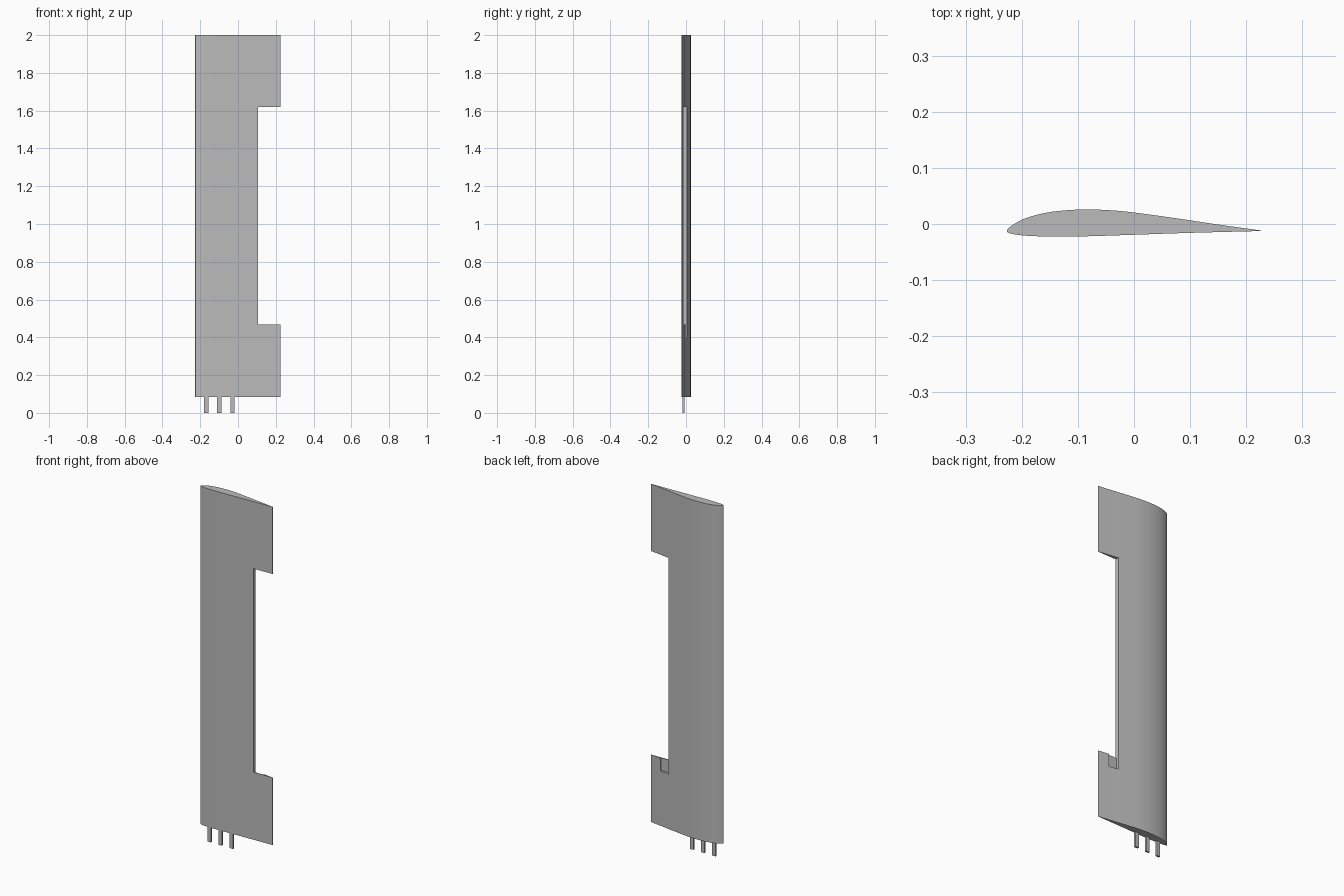
import bpy
import bmesh
from mathutils import Vector

cube = bpy.data.objects.get("Cube")
if cube:
    bpy.data.objects.remove(cube, do_unlink=True)

grey = bpy.data.materials.new("plain grey")
grey.use_nodes = True
GREY = (0.50, 0.50, 0.50, 1)
grey.diffuse_color = GREY
grey.node_tree.nodes["Principled BSDF"].inputs["Base Color"].default_value = GREY


def prism(name, outline, bottom, top):
    """Extrude a flat outline straight up into a closed solid."""
    bm = bmesh.new()
    face = bm.faces.new([bm.verts.new((x, y, bottom)) for x, y in outline])
    extruded = bmesh.ops.extrude_face_region(bm, geom=[face])["geom"]
    verts = [g for g in extruded if isinstance(g, bmesh.types.BMVert)]
    bmesh.ops.translate(bm, verts=verts, vec=(0, 0, top - bottom))
    bmesh.ops.recalc_face_normals(bm, faces=bm.faces)
    mesh = bpy.data.meshes.new(name)
    bm.to_mesh(mesh)
    bm.free()
    mesh.materials.append(grey)
    obj = bpy.data.objects.new(name, mesh)
    bpy.context.collection.objects.link(obj)
    return obj


def box(name, x0, x1, y0, y1, z0, z1):
    return prism(name, [(x0, y0), (x1, y0), (x1, y1), (x0, y1)], z0, z1)


def smooth_path(points, steps=5):
    """Pass a rounded line through the given points."""
    p = [Vector(q) for q in points]
    p = [2 * p[0] - p[1]] + p + [2 * p[-1] - p[-2]]
    path = []
    for a, b, c, d in zip(p, p[1:], p[2:], p[3:]):
        for i in range(steps):
            t = i / steps
            path.append(0.5 * (2 * b + (c - a) * t
                               + (2 * a - 5 * b + 4 * c - d) * t ** 2
                               + (3 * b - a - 3 * c + d) * t ** 3))
    return path + [p[-2]]


# Wing skin: cambered section from trailing edge over the nose and back
section = smooth_path([
    (0.226, -0.0115), (0.15, -0.001), (0.08, 0.0095), (0, 0.0205),
    (-0.04, 0.0243), (-0.08, 0.026), (-0.12, 0.0245), (-0.16, 0.0195),
    (-0.195, 0.0095), (-0.218, -0.003), (-0.2265, -0.0125),
    (-0.218, -0.0175), (-0.19, -0.021), (-0.14, -0.0225), (-0.08, -0.0218),
    (0, -0.0192), (0.1, -0.0158), (0.226, -0.0125)])
wing = prism("wing_panel", section, 0.085, 2.0)

# Flap bay and the shallow hinge pocket below it, open to the back
cutters = [box("flap_bay_cutter", 0.107, 0.3, -0.1, 0.1, 0.467, 1.62),
           box("hinge_pocket_cutter", 0.107, 0.163, -0.0105, 0.1, 0.395, 0.5)]
for cutter in cutters:
    cutter.hide_render = True
    bpy.context.view_layer.objects.active = wing
    cut = wing.modifiers.new(cutter.name, "BOOLEAN")
    cut.operation = "DIFFERENCE"
    cut.solver = "EXACT"
    cut.object = cutter
    bpy.ops.object.modifier_apply(modifier=cut.name)
for cutter in cutters:
    bpy.data.objects.remove(cutter, do_unlink=True)

bpy.ops.object.select_all(action="DESELECT")
wing.select_set(True)
bpy.context.view_layer.objects.active = wing
bpy.ops.object.shade_smooth_by_angle(angle=0.5)

# Three mounting pins under the root
for name, x in (("front", -0.168), ("middle", -0.099), ("rear", -0.029)):
    box(name + "_mounting_pin", x - 0.011, x + 0.011, -0.0195, -0.0085, 0, 0.12)
